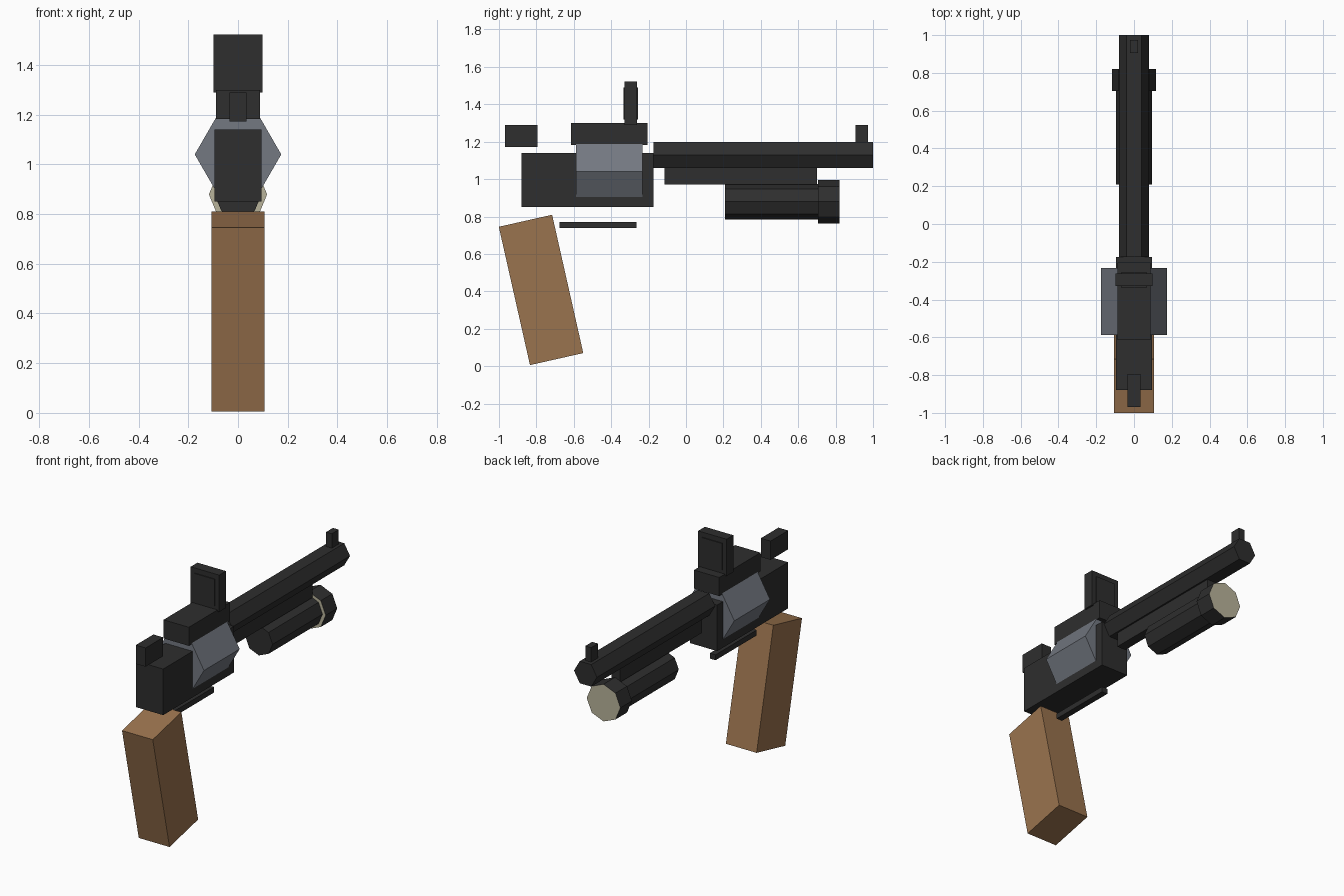
import bpy, bmesh, math
from mathutils import Matrix

if "Cube" in bpy.data.objects:
    bpy.data.objects.remove(bpy.data.objects["Cube"])


def material(name, r, g, b):
    """Flat colour given as 0-255 sRGB, stored as linear."""
    lin = [((c / 255 + 0.055) / 1.055) ** 2.4 for c in (r, g, b)]
    m = bpy.data.materials.new(name)
    m.diffuse_color = (*lin, 1)
    m.use_nodes = True
    m.node_tree.nodes["Principled BSDF"].inputs["Base Color"].default_value = m.diffuse_color
    return m


gunmetal = material("dark_gunmetal", 46, 46, 46)
steel = material("grey_steel", 115, 120, 129)
wood = material("brown_wood", 154, 115, 78)
cream = material("cream_lens", 185, 179, 155)


def finish(name, bm, mats):
    mesh = bpy.data.meshes.new(name)
    bm.to_mesh(mesh)
    bm.free()
    for m in mats:
        mesh.materials.append(m)
    obj = bpy.data.objects.new(name, mesh)
    bpy.context.collection.objects.link(obj)
    return obj


def box(name, half_x, y0, y1, z0, z1, mat=gunmetal):
    """Box centred on x = 0, spanning the given y and z ranges."""
    bm = bmesh.new()
    bmesh.ops.create_cube(bm, size=1)
    bmesh.ops.scale(bm, vec=(2 * half_x, y1 - y0, z1 - z0), verts=bm.verts)
    obj = finish(name, bm, [mat])
    obj.location = (0, (y0 + y1) / 2, (z0 + z1) / 2)
    return obj


def prism(name, sides, radius, y0, y1, z, mat=gunmetal, cap=None):
    """Faceted tube along y, with a corner at each side (x = +/- radius)."""
    bm = bmesh.new()
    bmesh.ops.create_cone(bm, cap_ends=True, segments=sides, radius1=radius,
                          radius2=radius, depth=y1 - y0)
    # Bring one corner onto +x whatever the starting angle, then lay it along y
    v = bm.verts[:][0].co
    turn = Matrix.Rotation(-math.atan2(v.y, v.x), 4, 'Z')
    bm.transform(Matrix.Rotation(math.radians(-90), 4, 'X') @ turn)
    bm.normal_update()
    if cap:
        for f in bm.faces:
            f.material_index = int(abs(f.normal.y) > 0.9)
    obj = finish(name, bm, [mat, cap] if cap else [mat])
    obj.location = (0, (y0 + y1) / 2, z)
    return obj


# Slanted wooden grip
grip = box("grip", 0.107, -0.146, 0.146, -0.379, 0.379, wood)
grip.location = (0, -0.775, 0.4075)
grip.rotation_euler.x = math.radians(12.7)

# Body: frame, revolving cylinder, top strap, hammer and trigger guard
box("frame", 0.095, -0.88, -0.175, 0.85, 1.14)
prism("cylinder", 6, 0.174, -0.587, -0.232, 1.04, steel)
box("top_strap", 0.088, -0.615, -0.205, 1.183, 1.30)
box("hammer", 0.034, -0.968, -0.793, 1.172, 1.29)
box("trigger_guard", 0.02, -0.675, -0.265, 0.738, 0.772)

# Upright sight plate with a slightly raised panel on both faces
box("sight_plate", 0.099, -0.329, -0.262, 1.29, 1.522)
box("sight_panel", 0.07, -0.335, -0.256, 1.32, 1.49)

# Barrel, lug beneath it and front sight
prism("barrel", 6, 0.08, -0.175, 1.0, 1.13)
box("barrel_lug", 0.03, -0.115, 0.70, 0.97, 1.08)
box("front_sight", 0.02, 0.905, 0.973, 1.19, 1.29)

# Lamp under the barrel with pale end faces on its head
prism("lamp_body", 8, 0.095, 0.208, 0.71, 0.88)
prism("lamp_head", 8, 0.117, 0.705, 0.82, 0.879, gunmetal, cream)
